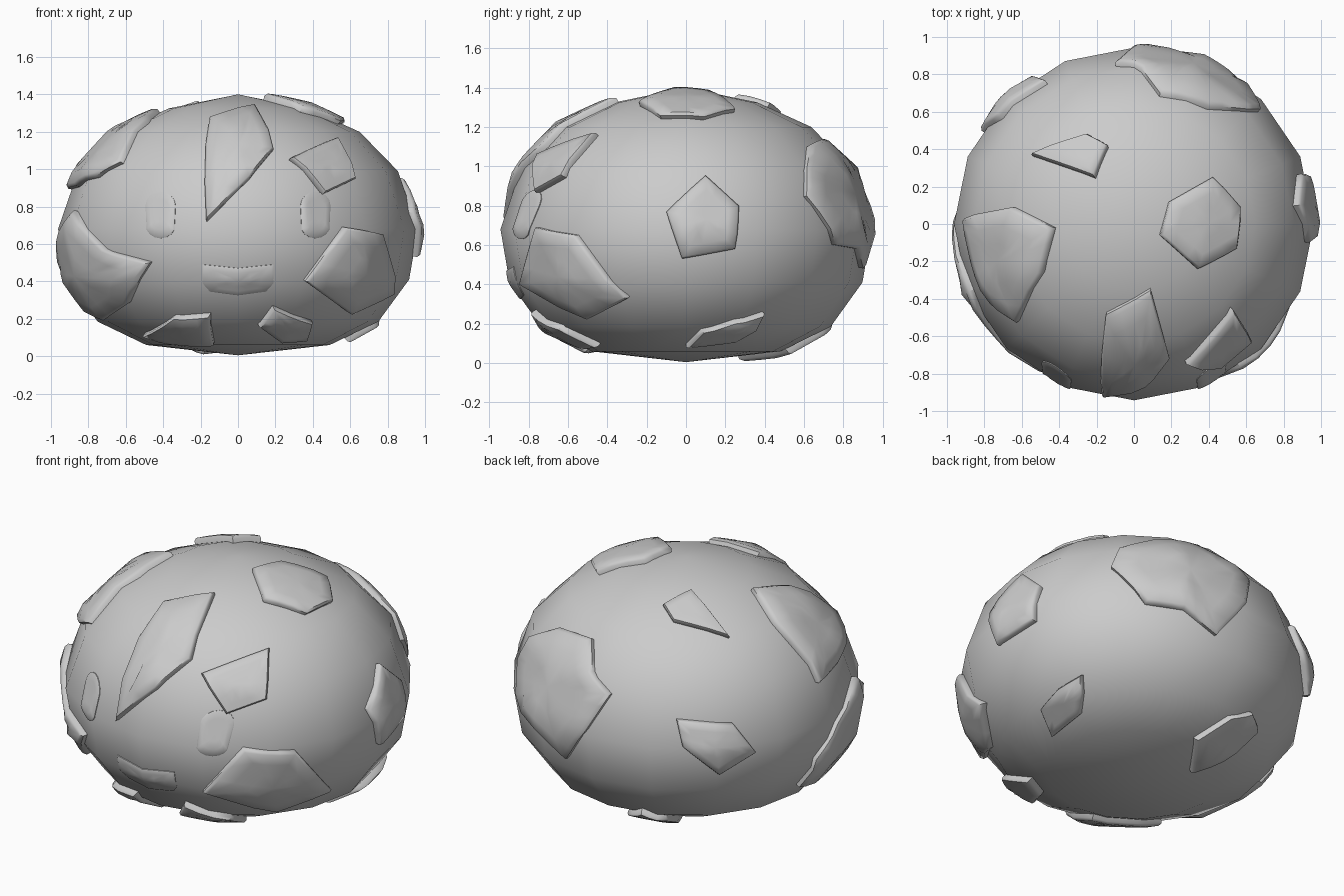
import bpy, bmesh
from math import sin, cos, pi
from mathutils import Vector
from mathutils.bvhtree import BVHTree

if "Cube" in bpy.data.objects:
    bpy.data.objects.remove(bpy.data.objects["Cube"])

CENTRE = Vector((0, 0, 0.68))
GROW = 1.03


def finish(name, bm, angle):
    bmesh.ops.recalc_face_normals(bm, faces=bm.faces)
    mesh = bpy.data.meshes.new(name)
    bm.to_mesh(mesh)
    ob = bpy.data.objects.new(name, mesh)
    bpy.context.collection.objects.link(ob)
    bpy.ops.object.select_all(action='DESELECT')
    ob.select_set(True)
    bpy.context.view_layer.objects.active = ob
    bpy.ops.object.shade_smooth_by_angle(angle=angle)
    return ob


def skin(bm, rings, start=None, end=None):
    # bridge closed rings, with optional pole vertices
    n = len(rings[0])
    for i in range(n):
        j = (i + 1) % n
        for a, b in zip(rings, rings[1:]):
            bm.faces.new((a[i], a[j], b[j], b[i]))
        if start:
            bm.faces.new((start, rings[0][j], rings[0][i]))
        if end:
            bm.faces.new((end, rings[-1][i], rings[-1][j]))


# body: sixteen-sided squashed ball
PROFILE = [(0.49, 0.06), (0.75, 0.185), (0.915, 0.41), (0.962, 0.68),
           (0.855, 0.99), (0.65, 1.2), (0.37, 1.325)]
bm = bmesh.new()
rings = [[bm.verts.new((r * cos(k * pi / 8), 0.98 * r * sin(k * pi / 8), z))
          for k in range(16)] for r, z in PROFILE]
skin(bm, rings, bm.verts.new((0, 0, 0.005)), bm.verts.new((0, 0, 1.4)))
bmesh.ops.recalc_face_normals(bm, faces=bm.faces)
tree = BVHTree.FromBMesh(bm)
finish("body", bm, pi)

# views used for placing outlines on the body
VIEWS = {
    'front': (lambda a, b: (a, -3, b), (0, 1, 0)),
    'back': (lambda a, b: (a, 3, b), (0, -1, 0)),
    'right': (lambda a, b: (3, a, b), (-1, 0, 0)),
    'left': (lambda a, b: (-3, a, b), (1, 0, 0)),
    'top': (lambda a, b: (a, b, 3), (0, 0, -1)),
    'below': (lambda a, b: (a, b, -3), (0, 0, 1)),
}


def on_body(point, lift):
    d = (point - CENTRE).normalized()
    p = tree.ray_cast(CENTRE, d)[0] + d * lift
    p.z = max(p.z, 0.0)
    return p


def patch(name, view, outline, thick=0.04, cuts=3):
    place, direction = VIEWS[view]
    d = Vector(direction)
    grow = 1 + (GROW - 1) * thick / 0.04
    corners = []
    for a, b in outline:
        o = CENTRE + (Vector(place(a, b)) - CENTRE) / grow
        hit = tree.ray_cast(o, d)[0]
        if hit is None:
            hit = tree.find_nearest(o - d * (o - CENTRE).dot(d))[0]
        corners.append(hit)
    pts = []
    for p, q in zip(corners, corners[1:] + corners[:1]):
        pts += [p.lerp(q, k / cuts) for k in range(cuts)]
    mid = sum(pts, Vector()) / len(pts)
    bm = bmesh.new()
    rings = [[bm.verts.new(on_body(mid.lerp(p, s), h * thick)) for p in pts]
             for s, h in ((1, -0.3), (1, 0.6), (0.93, 0.95), (0.65, 1), (0.33, 1))]
    skin(bm, rings, None, bm.verts.new(on_body(mid, thick)))
    finish(name, bm, 0.9)


# raised stone-like patches
patch("brow_patch", 'front', [(-0.15, 1.28), (0.09, 1.345), (0.19, 1.11),
                              (0.06, 0.95), (-0.17, 0.72)])
patch("eye_patch", 'front', [(0.28, 1.06), (0.53, 1.17), (0.63, 0.95), (0.46, 0.87)])
patch("cheek_patch_right", 'front', [(0.57, 0.69), (0.78, 0.65), (0.83, 0.33),
                                     (0.61, 0.22), (0.36, 0.4)])
patch("cheek_patch_left", 'left', [(-0.63, 0.57), (-0.8, 0.5), (-0.6, 0.28), (-0.3, 0.19),
                                   (0.1, 0.27), (0.09, 0.46), (-0.07, 0.63), (-0.36, 0.78)])
patch("shoulder_patch", 'top', [(-0.91, 0.03), (-0.65, 0.09), (-0.43, -0.02), (-0.49, -0.26),
                                (-0.63, -0.53), (-0.76, -0.43), (-0.87, -0.2)])
patch("top_patch", 'top', [(0.14, -0.06), (0.19, 0.12), (0.42, 0.25), (0.57, 0.09),
                           (0.55, -0.13), (0.34, -0.24)])
patch("small_top_patch", 'top', [(-0.55, 0.37), (-0.25, 0.48), (-0.14, 0.42), (-0.21, 0.25)])
patch("side_patch", 'right', [(-0.1, 0.77), (0.1, 0.955), (0.27, 0.8),
                              (0.25, 0.58), (-0.02, 0.53)])
patch("back_patch", 'back', [(0.4, 1.11), (0.14, 1.14), (0.04, 1.02), (-0.1, 0.93), (0, 0.72),
                             (0.17, 0.48), (0.38, 0.58), (0.56, 0.6), (0.68, 0.85), (0.62, 0.99)])
patch("back_left_patch", 'left', [(0.5, 0.63), (0.58, 0.81), (0.77, 0.84),
                                  (0.79, 0.7), (0.66, 0.52)])
patch("low_side_patch", 'right', [(0, 0.08), (0.08, 0.16), (0.25, 0.21), (0.4, 0.25),
                                  (0.36, 0.17), (0.25, 0.11)])
patch("low_back_patch", 'below', [(-0.18, 0.27), (0, 0.52), (-0.1, 0.7), (-0.22, 0.74),
                                  (-0.33, 0.66), (-0.3, 0.5)])
patch("chin_patch_left", 'front', [(-0.51, 0.11), (-0.34, 0.21), (-0.15, 0.22),
                                   (-0.13, 0.06), (-0.37, 0.07)])
patch("chin_patch_right", 'front', [(0.11, 0.16), (0.19, 0.26), (0.4, 0.18),
                                    (0.37, 0.085), (0.23, 0.075)])

# eyes: flush rounded plates
for side, name in ((-1, "left_eye"), (1, "right_eye")):
    ring = []
    for k in range(16):
        c, s = cos(k * pi / 8), sin(k * pi / 8)
        ring.append((side * 0.415 + 0.08 * c,
                     0.755 + (0.05 if s >= 0 else -0.05) + 0.075 * s))
    patch(name, 'front', ring, 0.008, 1)

# mouth: flush smile plate
patch("mouth", 'front', [(-0.19, 0.49), (0, 0.47), (0.19, 0.49), (0.19, 0.39), (0.15, 0.345),
                         (0, 0.325), (-0.15, 0.345), (-0.19, 0.39)], 0.008, 2)
